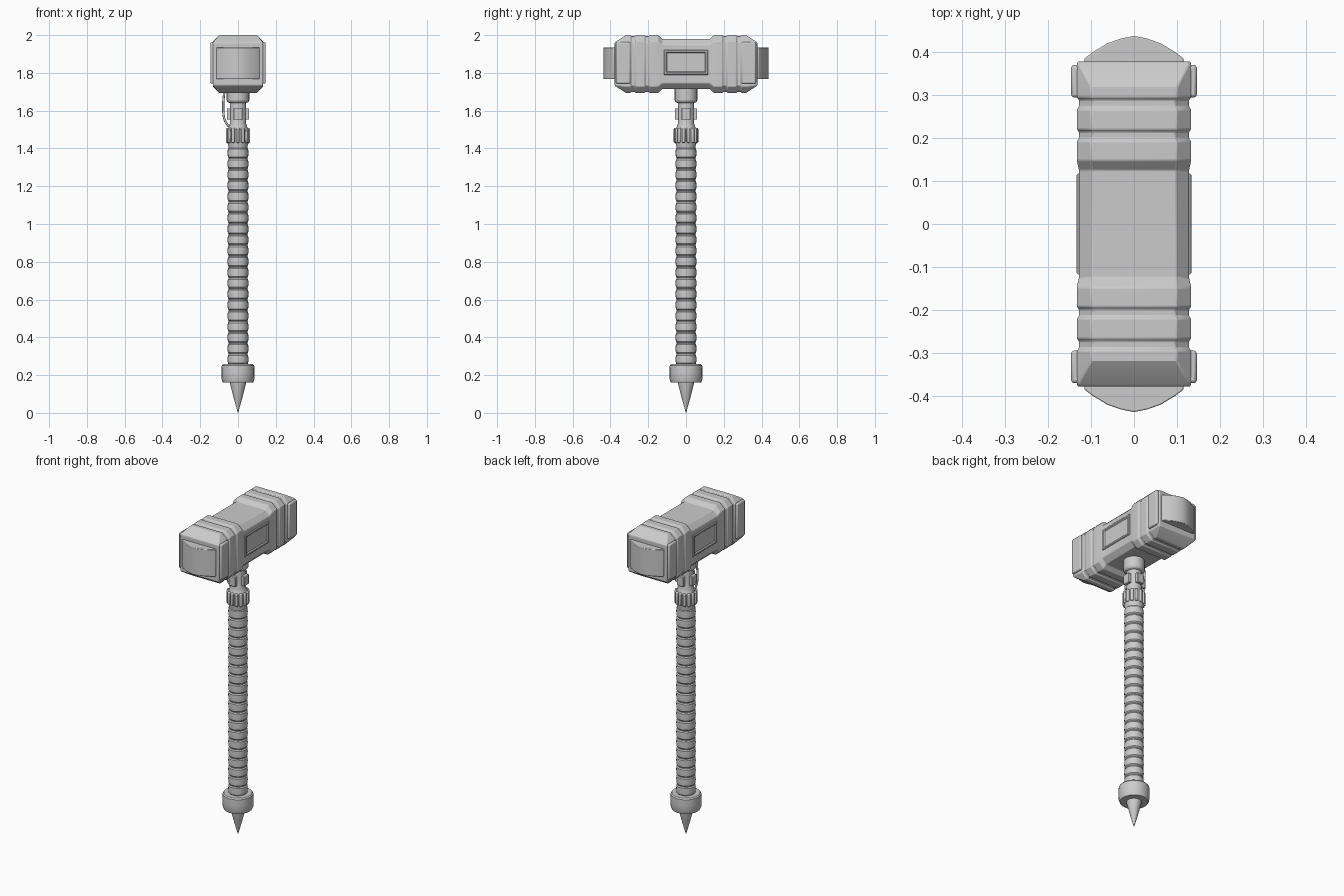
import bpy, bmesh, math
from mathutils import Matrix, Vector

if "Cube" in bpy.data.objects:
    bpy.data.objects.remove(bpy.data.objects["Cube"])

steel = bpy.data.materials.new("steel_grey")
steel.diffuse_color = (0.6, 0.6, 0.6, 1)
steel.use_nodes = True
steel.node_tree.nodes["Principled BSDF"].inputs["Base Color"].default_value = steel.diffuse_color
ZC = 1.847  # height of the head's centre line


def finish(name, bm, bevel=0.0, angle=30):
    bmesh.ops.recalc_face_normals(bm, faces=bm.faces[:])
    me = bpy.data.meshes.new(name)
    bm.to_mesh(me)
    bm.free()
    me.materials.append(steel)
    me.shade_smooth()
    me.set_sharp_from_angle(angle=math.radians(angle))
    ob = bpy.data.objects.new(name, me)
    bpy.context.collection.objects.link(ob)
    if bevel:
        m = ob.modifiers.new("bevel", 'BEVEL')
        m.width = bevel
        m.segments = 2
        m.limit_method = 'ANGLE'
        m.angle_limit = math.radians(35)
    return ob


def loft(bm, rings):
    rows = [[bm.verts.new(p) for p in r] for r in rings]
    n = len(rows[0])
    for a, b in zip(rows, rows[1:]):
        for i in range(n):
            j = (i + 1) % n
            bm.faces.new((a[i], a[j], b[j], b[i]))
    bm.faces.new(rows[0])
    bm.faces.new(rows[-1])


def lathe(name, profile, seg=24, angle=30):
    bm = bmesh.new()
    loft(bm, [[(r * math.cos(t), r * math.sin(t), z)
               for t in (2 * math.pi * i / seg for i in range(seg))] for r, z in profile])
    return finish(name, bm, angle=angle)


def add_box(bm, size, mat):
    return bmesh.ops.create_cube(bm, size=1, matrix=mat @ Matrix.Diagonal((*size, 1)))


# Hammer head: chamfered sections lofted along y (y, half width, half height, chamfer)
half = [(0.378, 0.131, 0.112, 0.006), (0.370, 0.133, 0.120, 0.006),
        (0.318, 0.133, 0.153, 0.033), (0.294, 0.133, 0.153, 0.033),
        (0.289, 0.128, 0.147, 0.033), (0.272, 0.128, 0.147, 0.033),
        (0.266, 0.133, 0.153, 0.033), (0.220, 0.133, 0.153, 0.033),
        (0.214, 0.128, 0.147, 0.033), (0.198, 0.128, 0.147, 0.033),
        (0.192, 0.133, 0.153, 0.033), (0.148, 0.133, 0.153, 0.033),
        (0.125, 0.128, 0.132, 0.030)]
sections = half + [(-y, w, h, c) for y, w, h, c in reversed(half)]
bm = bmesh.new()
rings = []
for y, w, h, c in sections:
    corner = [(w, h - c), (w - c, h), (c - w, h), (-w, h - c)]
    outline = corner + [(-x, -z) for x, z in corner]
    rings.append([(x, y, ZC + z) for x, z in outline])
loft(bm, rings)
finish("hammer_head", bm, 0.003, 25)

# Curved striking faces
arc = [(-0.115, 0.37), (-0.115, 0.385), (-0.095, 0.400), (-0.062, 0.420), (-0.03, 0.431), (0, 0.437),
       (0.03, 0.431), (0.062, 0.420), (0.095, 0.400), (0.115, 0.385), (0.115, 0.37)]
for name, s in (("front_striking_face", -1), ("back_striking_face", 1)):
    bm = bmesh.new()
    loft(bm, [[(x, s * y, z) for x, y in arc] for z in (1.767, 1.934)])
    finish(name, bm, 0.003)

# Side plates on the head ends
bm = bmesh.new()
for sx in (-1, 1):
    for sy in (-1, 1):
        add_box(bm, (0.03, 0.076, 0.22), Matrix.Translation((sx * 0.131, sy * 0.332, 1.853)))
finish("side_plates", bm, 0.007)

# Framed recessed windows in the middle of the head
bm = bmesh.new()
for sx in (-1, 1):
    def rect(x, hy, hz):
        return [(sx * x, a * hy, 1.856 + b * hz) for a, b in ((-1, -1), (1, -1), (1, 1), (-1, 1))]
    loft(bm, [rect(0.12, 0.117, 0.066), rect(0.130, 0.117, 0.066), rect(0.134, 0.113, 0.062),
              rect(0.134, 0.105, 0.054), rect(0.1285, 0.100, 0.049)])
finish("window_frames", bm)

# Neck under the head
lathe("neck", [(0.06, 1.72), (0.06, 1.655), (0.054, 1.645), (0.043, 1.64), (0.043, 1.53),
               (0.052, 1.505), (0.056, 1.50), (0.056, 1.43), (0.050, 1.41), (0.050, 1.395)])

# Four small neck tabs and the ribs of the collar
bm = bmesh.new()
for i in range(4):
    add_box(bm, (0.02, 0.046, 0.06), Matrix.Rotation(i * math.pi / 2, 4, 'Z')
            @ Matrix.Translation((0.049, 0, 1.582)))
finish("neck_tabs", bm, 0.003)
bm = bmesh.new()
for i in range(14):
    add_box(bm, (0.022, 0.018, 0.078), Matrix.Rotation((i + 0.5) * 2 * math.pi / 14, 4, 'Z')
            @ Matrix.Translation((0.054, 0, 1.469)))
finish("collar_ribs", bm, 0.005)

# Ringed grip
profile = [(0.049, 0.25)]
count, z0, z1 = 20, 0.255, 1.405
step = (z1 - z0) / count
for i in range(count):
    z = z0 + i * step
    profile += [(0.049, z + 0.002), (0.054, z + 0.008), (0.055, z + step / 2),
                (0.054, z + step - 0.008), (0.049, z + step - 0.002)]
lathe("grip", profile)

# Pommel and spike
lathe("pommel", [(0.055, 0.258), (0.080, 0.258), (0.086, 0.250), (0.087, 0.215),
                 (0.086, 0.175), (0.080, 0.160), (0.040, 0.160)])
lathe("spike", [(0.043, 0.165), (0.042, 0.155), (0.022, 0.075), (0.0008, 0.0)])

# Cable from the head to the collar on the left side
cu = bpy.data.curves.new("cable", 'CURVE')
cu.dimensions = '3D'
cu.bevel_depth = 0.006
cu.bevel_resolution = 2
cu.use_fill_caps = True
cu.resolution_u = 6
sp = cu.splines.new('BEZIER')
pts = [(-0.072, 0, 1.71), (-0.078, 0, 1.62), (-0.070, 0, 1.55), (-0.048, 0, 1.515)]
sp.bezier_points.add(len(pts) - 1)
for p, co in zip(sp.bezier_points, pts):
    p.co = Vector(co)
    p.handle_left_type = p.handle_right_type = 'AUTO'
cu.materials.append(steel)
bpy.context.collection.objects.link(bpy.data.objects.new("cable", cu))
